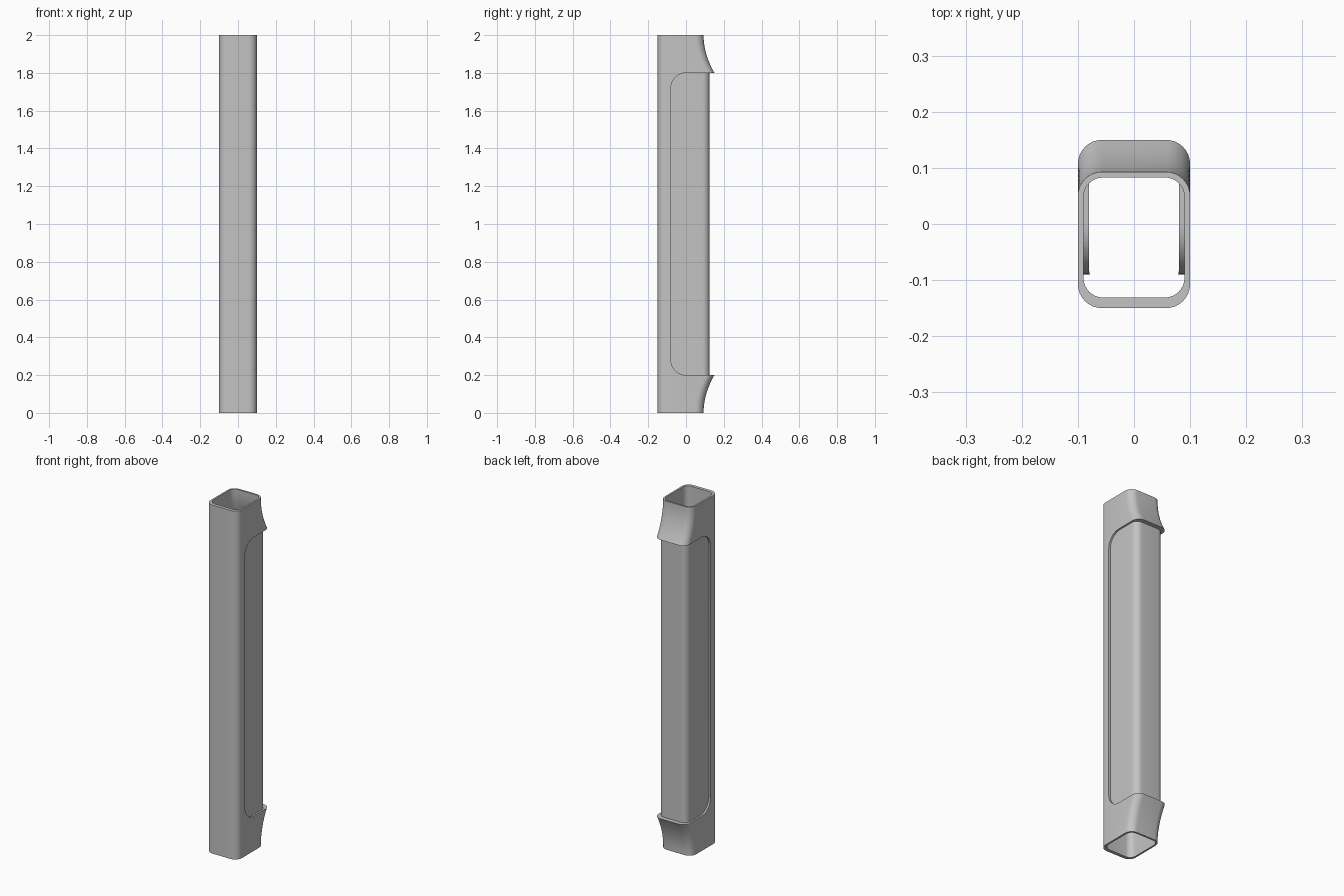
import bpy, bmesh, math

if "Cube" in bpy.data.objects:
    bpy.data.objects.remove(bpy.data.objects["Cube"])


def rounded_rect(u0, u1, v0, v1, r, n=8):
    """Counter-clockwise outline of a rounded rectangle."""
    pts = []
    corners = [(u1 - r, v1 - r), (u0 + r, v1 - r), (u0 + r, v0 + r), (u1 - r, v0 + r)]
    for k, (cu, cv) in enumerate(corners):
        for i in range(n + 1):
            a = math.pi / 2 * (k + i / n)
            pts.append((cu + r * math.cos(a), cv + r * math.sin(a)))
    return pts


def loft(name, rings):
    """Closed solid skinned through rings of equal point count."""
    bm = bmesh.new()
    vs = [[bm.verts.new(p) for p in ring] for ring in rings]
    n = len(vs[0])
    for a, b in zip(vs, vs[1:]):
        for i in range(n):
            j = (i + 1) % n
            bm.faces.new((a[i], a[j], b[j], b[i]))
    bm.faces.new(vs[0][::-1])
    bm.faces.new(vs[-1])
    bmesh.ops.recalc_face_normals(bm, faces=bm.faces)
    me = bpy.data.meshes.new(name)
    bm.to_mesh(me)
    bm.free()
    ob = bpy.data.objects.new(name, me)
    bpy.context.collection.objects.link(ob)
    return ob


def boolean(ob, tool, op):
    """Apply a boolean and discard the tool."""
    m = ob.modifiers.new("cut", 'BOOLEAN')
    m.operation, m.solver, m.object = op, 'EXACT', tool
    bpy.context.view_layer.objects.active = ob
    bpy.ops.object.modifier_apply(modifier=m.name)
    bpy.data.objects.remove(tool, do_unlink=True)


def sleeve_solid(name, off, front, over):
    """Flared sleeve with recessed grip, inset by off."""
    # back edge flares from the ends to the lips of the recess
    low = [(0.2 * i / 8, 0.093 + 0.057 * (i / 8) ** 2) for i in range(9)]
    if over:
        low.insert(0, (-over, 0.093))
    profile = low + [(2 - z, y) for z, y in reversed(low)]
    rings = []
    for z, y in profile:
        outline = rounded_rect(-0.1 + off, 0.1 - off, front, y - off, 0.043 - off * 0.8)
        rings.append([(px, py, z) for px, py in outline])
    body = loft(name, rings)
    # recess seen from the side, open to the back
    side = rounded_rect(-0.08 - off, 0.4, 0.2 - off, 1.8 + off, 0.08 + off, 10)
    recess = loft("recess_cutter", [[(x, y, z) for y, z in side] for x in (-0.3, 0.3)])
    boolean(body, recess, 'DIFFERENCE')
    # grip panel core inside the recess
    core = rounded_rect(-0.09 + off, 0.09 - off, -0.11, 0.125 - off, 0.036 - off * 0.8)
    grip = loft("grip_core", [[(x, y, z) for x, y in core]
                              for z in (0.192 - off, 1.808 + off)])
    boolean(body, grip, 'UNION')
    return body


# hollow sleeve: outer solid minus its inset copy, open at both ends
sleeve = sleeve_solid("grip_sleeve", 0.0, -0.15, 0.0)
hollow = sleeve_solid("hollow_cutter", 0.01, -0.131, 0.02)
boolean(sleeve, hollow, 'DIFFERENCE')

# one plain grey
grey = bpy.data.materials.new("plain_grey")
grey.diffuse_color = (0.55, 0.55, 0.55, 1)
grey.use_nodes = True
grey.node_tree.nodes["Principled BSDF"].inputs["Base Color"].default_value = grey.diffuse_color
sleeve.data.materials.clear()
sleeve.data.materials.append(grey)

bpy.ops.object.select_all(action='DESELECT')
sleeve.select_set(True)
bpy.context.view_layer.objects.active = sleeve
bpy.ops.object.shade_smooth_by_angle(angle=math.radians(30))
